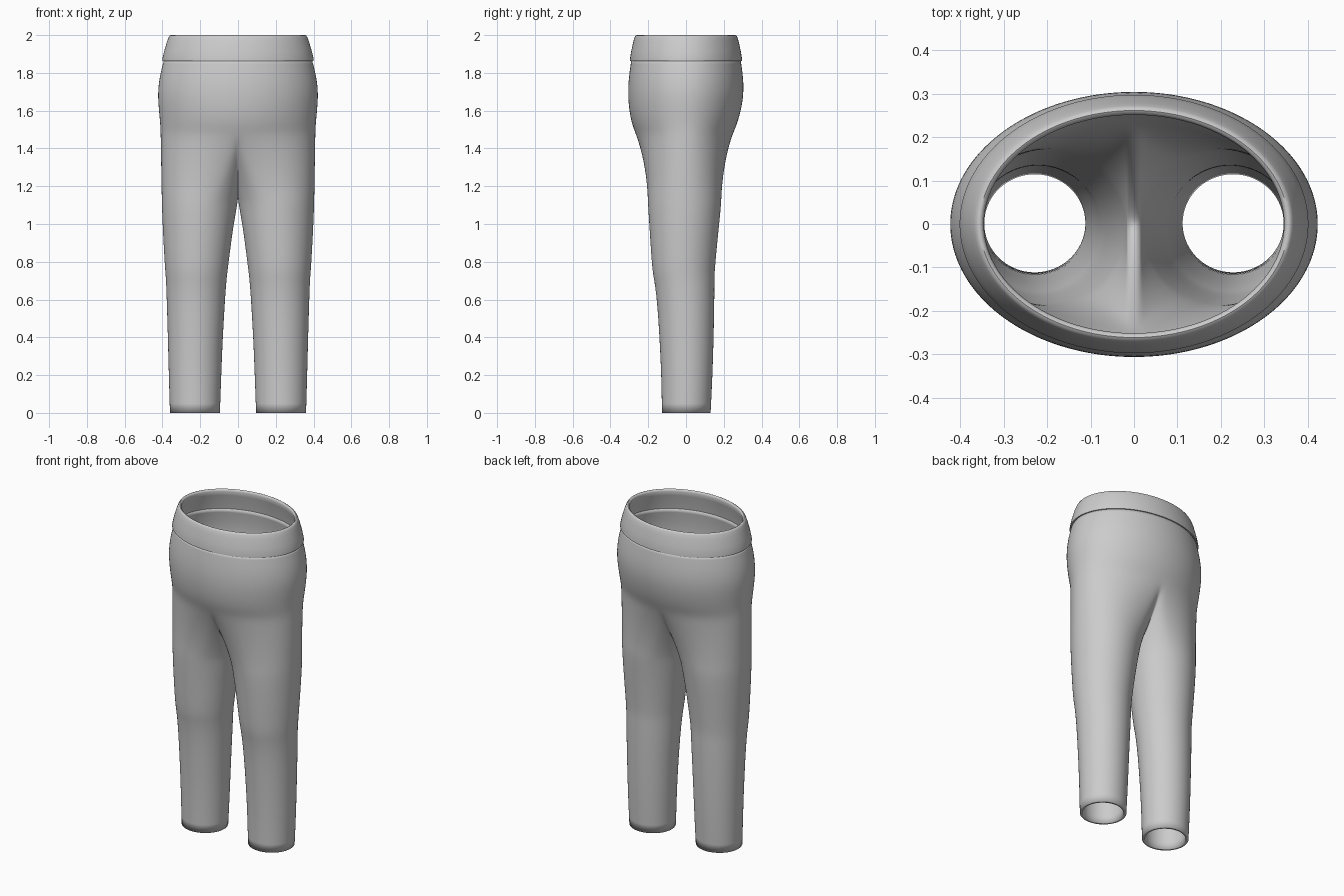
import bpy
import bmesh
import math
from math import sin, cos, pi

cube = bpy.data.objects.get("Cube")
if cube:
    bpy.data.objects.remove(cube, do_unlink=True)

cloth = bpy.data.materials.new("light grey cloth")
cloth.use_nodes = True
GREY = (0.6, 0.6, 0.6, 1)
cloth.diffuse_color = GREY
cloth.node_tree.nodes["Principled BSDF"].inputs["Base Color"].default_value = GREY

N, OUT = 32, 20             # points round a leg, segments on its outer arc
IN = N - OUT
CROTCH_Z, HIP_Z = 1.13, 1.48


def make_object(name, bm):
    bmesh.ops.recalc_face_normals(bm, faces=bm.faces)
    mesh = bpy.data.meshes.new(name)
    bm.to_mesh(mesh)
    bm.free()
    mesh.materials.append(cloth)
    obj = bpy.data.objects.new(name, mesh)
    bpy.context.collection.objects.link(obj)
    bpy.ops.object.select_all(action="DESELECT")
    obj.select_set(True)
    bpy.context.view_layer.objects.active = obj
    bpy.ops.object.shade_smooth_by_angle(angle=math.radians(50))
    return obj


def bridge(bm, a, b, closed):
    n = len(a)
    for i in range(n if closed else n - 1):
        j = (i + 1) % n
        bm.faces.new((a[i], a[j], b[j], b[i]))


def leg_ring(z, x_in, x_out, front, back):
    """Ellipse starting at the front centre, going round the outside first."""
    pts = []
    for i in range(N):
        a = 2 * pi * (i - OUT / 2) / N
        pts.append(((x_in + x_out) / 2 + (x_out - x_in) / 2 * cos(a),
                    (front + back) / 2 + (back - front) / 2 * sin(a), z))
    return pts


def hip_arc(z, width, front, back):
    """Half ellipse from the front centre to the back centre."""
    pts = []
    for i in range(OUT + 1):
        a = pi * (i / OUT - 0.5)
        pts.append((width * cos(a), (back if a > 0 else -front) * sin(a), z))
    pts[0], pts[-1] = (0, front, z), (0, back, z)
    return pts


# Trousers: one leg and half the hips, mirrored
legs = [(0, .095, .361, -.128, .131), (.2, .088, .367, -.131, .141),
        (.4, .080, .372, -.141, .147), (.6, .068, .378, -.154, .151),
        (.71, .060, .382, -.170, .151), (.76, .053, .387, -.180, .153),
        (.95, .030, .398, -.192, .171), (1.1, .004, .404, -.202, .187)]
hips = [(HIP_Z, .411, -.268, .250), (1.53, .413, -.287, .271),
        (1.60, .420, -.302, .292), (1.69, .427, -.309, .307),
        (1.78, .417, -.304, .304), (1.87, .393, -.290, .290)]

rings = [leg_ring(*r) for r in legs]

# Top of the leg: hip arc outside, U-shaped crotch seam inside
top = hip_arc(*hips[0])
_, _, front, back = hips[0]
for k in range(1, IN):
    u = 1 - 2 * k / IN
    y = u * back if u > 0 else -u * front
    top.append((0, y, CROTCH_Z + (HIP_Z - CROTCH_Z) * abs(u) ** 1.5))

STEPS = 6
base = rings[-1]
for s in range(1, STEPS):
    t = s / STEPS
    rings.append([(p[0] + (q[0] - p[0]) * t,
                   p[1] + (q[1] - p[1]) * t ** 1.8,
                   p[2] + (q[2] - p[2]) * t) for p, q in zip(base, top)])
rings.append(top)

bm = bmesh.new()
vert_rings = [[bm.verts.new(p) for p in ring] for ring in rings]
for a, b in zip(vert_rings, vert_rings[1:]):
    bridge(bm, a, b, True)
lower = vert_rings[-1][:OUT + 1]
for arc in hips[1:]:
    upper = [bm.verts.new(p) for p in hip_arc(*arc)]
    bridge(bm, lower, upper, False)
    lower = upper
trousers = make_object("trousers", bm)

mirror = trousers.modifiers.new("mirror", "MIRROR")
mirror.use_clip = True
mirror.merge_threshold = 0.001
smooth = trousers.modifiers.new("smooth", "SUBSURF")
smooth.levels = smooth.render_levels = 2
wall = trousers.modifiers.new("cloth thickness", "SOLIDIFY")
wall.thickness = 0.016
wall.offset = -1

# Waistband: closed profile swept round an ellipse (half width, half depth, z)
profile = [(.380, .278, 1.866), (.401, .297, 1.864), (.401, .297, 1.872),
           (.391, .290, 1.915), (.376, .279, 1.965), (.367, .272, 1.988),
           (.362, .267, 1.997), (.355, .261, 2.0), (.349, .255, 1.997),
           (.345, .251, 1.988), (.354, .258, 1.96), (.372, .272, 1.90)]
SEG = 96
bm = bmesh.new()
loops = [[bm.verts.new((w * cos(2 * pi * i / SEG), d * sin(2 * pi * i / SEG), z))
          for i in range(SEG)] for w, d, z in profile]
for a, b in zip(loops, loops[1:] + loops[:1]):
    bridge(bm, a, b, True)
make_object("waistband", bm)
